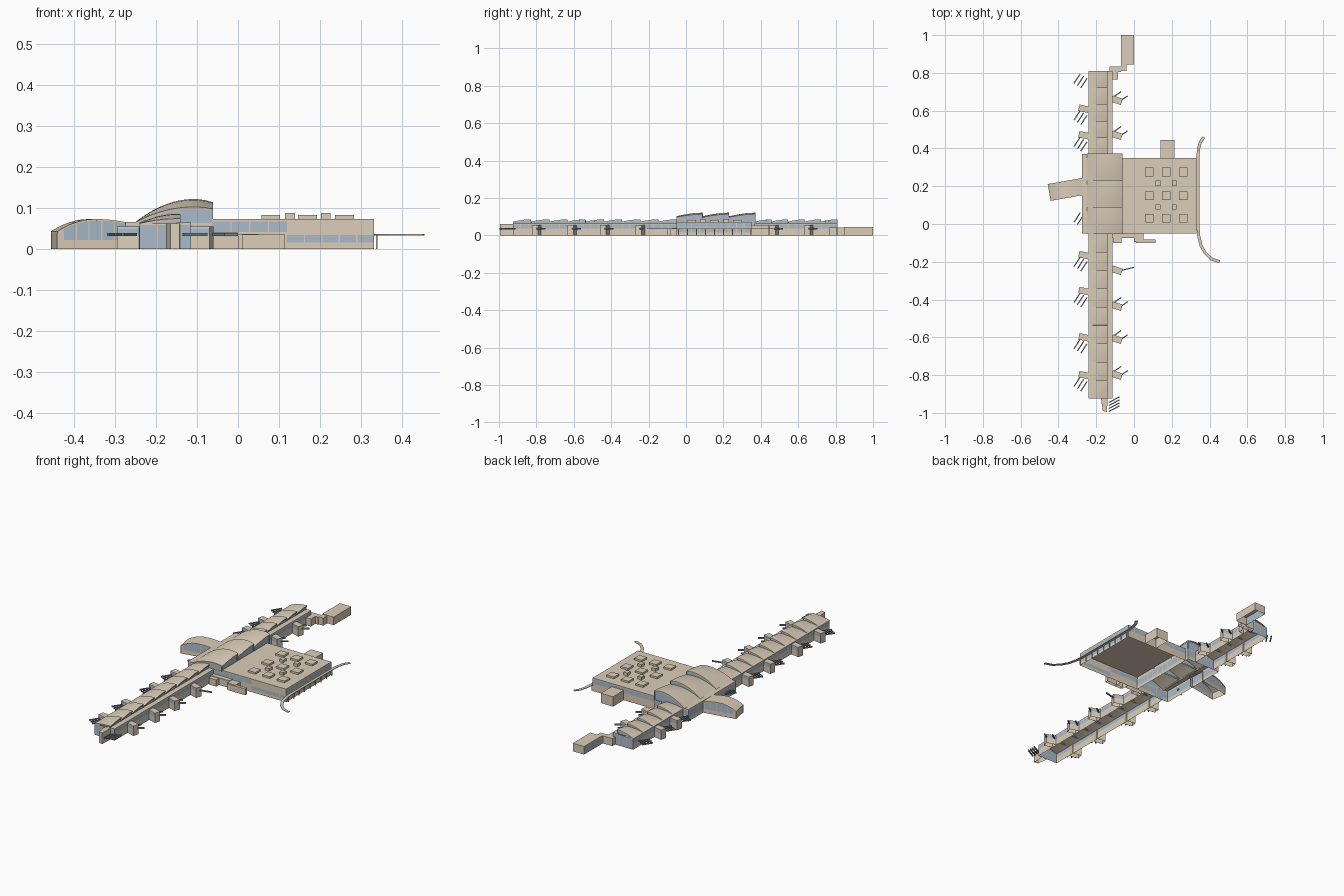
import bpy, bmesh, math
from mathutils import Vector

cube = bpy.data.objects.get("Cube")
if cube:
    bpy.data.objects.remove(cube)


def material(name, rgb):
    m = bpy.data.materials.new(name)
    m.use_nodes = True
    m.diffuse_color = (*rgb, 1)
    m.node_tree.nodes["Principled BSDF"].inputs["Base Color"].default_value = (*rgb, 1)
    return m


STONE = material("beige stone", (0.72, 0.62, 0.49))
GLASS = material("blue grey glass", (0.40, 0.50, 0.60))
STEEL = material("dark blue steel", (0.21, 0.27, 0.33))
MATS = [STONE, GLASS, STEEL]
ALL = range(99)
NONE = ()


def finish(name, bm, thick=0.0):
    me = bpy.data.meshes.new(name)
    bm.to_mesh(me)
    bm.free()
    for m in MATS:
        me.materials.append(m)
    ob = bpy.data.objects.new(name, me)
    bpy.context.collection.objects.link(ob)
    if thick:
        mod = ob.modifiers.new("thickness", "SOLIDIFY")
        mod.thickness = thick
        mod.offset = -1
        crisp = ob.modifiers.new("crisp rims", "EDGE_SPLIT")
        crisp.split_angle = math.radians(35)
    return ob


def face(bm, pts, mat=0):
    f = bm.faces.new([bm.verts.new(p) for p in pts])
    f.material_index = mat
    return f


def rect(x0, x1, y0, y1):
    return [(x0, y0), (x1, y0), (x1, y1), (x0, y1)]


def shell(name, foot, bands, roof=True, pane=0.04, z=0.0):
    """Open-bottomed walls; each band is (top height, edges that are glass)."""
    bm = bmesh.new()
    for top, glazed in bands:
        for i, a in enumerate(foot):
            a, b = Vector(a), Vector(foot[(i + 1) % len(foot)])
            quad = lambda p, q: [(*p, z), (*q, z), (*q, top), (*p, top)]
            face(bm, quad(a, b), 1 if i in glazed else 0)
            n = int((b - a).length / pane)
            if i in glazed and n > 1:
                d = (b - a).normalized()
                out = Vector((d.y, -d.x)) * 0.001
                for k in range(1, n):
                    c = a.lerp(b, k / n) + out
                    face(bm, quad(c - d * 0.0015, c + d * 0.0015))
        z = top
    if roof:
        face(bm, [(*p, z) for p in foot])
    return finish(name, bm)


def turned(cx, cy, length, width, angle):
    """Footprint of a rectangle rotated about its centre."""
    u = Vector((math.cos(angle), math.sin(angle))) * length / 2
    v = Vector((-math.sin(angle), math.cos(angle))) * width / 2
    c = Vector((cx, cy))
    return [tuple(c + p) for p in (-u - v, u - v, u + v, v - u)]


def bar(bm, foot, z0, z1, mat):
    low, high = [(*p, z0) for p in foot], [(*p, z1) for p in foot]
    face(bm, low[::-1], mat)
    face(bm, high, mat)
    for i in range(4):
        j = (i + 1) % 4
        face(bm, [low[i], low[j], high[j], high[i]], mat)


def vaults(name, profile, y0, y1, count, drop, base):
    """Row of roof vaults, each rising towards the back over a glass infill."""
    roof, infill = bmesh.new(), bmesh.new()
    step = (y1 - y0) / count
    x0, x1 = profile[0][0], profile[-1][0]
    for k in range(count):
        ya, yb = y0 + k * step, y0 + (k + 1) * step
        lower = lambda z: base + (z - base) * (1 - drop)
        rows = []
        for t in (0, 0.33, 0.67, 1):
            mix = math.sin(t * math.pi / 2)
            rows.append([(x, ya + t * step, lower(z) + (z - lower(z)) * mix)
                         for x, z in profile])
        grid = [[roof.verts.new(p) for p in r] for r in rows]
        for a, b in zip(grid, grid[1:]):
            for i in range(len(profile) - 1):
                f = roof.faces.new((a[i], a[i + 1], b[i + 1], b[i]))
                f.smooth = True
        inset = 0.004
        for row, y in ((rows[0], ya + inset), (rows[-1], yb - inset)):
            face(infill, [(x, y, z - inset) for x, _, z in row[1:]]
                 + [(x1, y, base), (x0, y, base)], 1)
        xs = x1 - inset
        face(infill, [(xs, yb, base), (xs, ya, base)]
             + [(xs, r[-1][1], r[-1][2] - inset) for r in rows], 1)
    finish(name + "_roof", roof, 0.006)
    finish(name + "_clerestory", infill)


def arc(x0, z0, xm, zm, x1, z1, n=10):
    """Curved profile rising to a crest, then easing down."""
    pts = []
    for i in range(n + 1):
        x = x0 + (x1 - x0) * i / n
        s = (x - xm) / ((x0 if x < xm else x1) - xm or 1)
        pts.append((x, zm + ((z0 if x < xm else z1) - zm) * s * s))
    return pts


# Long gate piers
EAVE = 0.062
for side, y0, y1, n in (("front", -0.925, -0.05, 9), ("back", 0.37, 0.81, 5)):
    shell(side + "_pier_walls", rect(-0.24, -0.115, y0, y1),
          [(0.036, (0, 2)), (0.058, ALL), (EAVE, NONE)], roof=False)
    shell(side + "_pier_edge_roof", rect(-0.15, -0.115, y0, y1), [(EAVE + 0.003, NONE)], z=EAVE)
    vaults(side + "_pier", arc(-0.242, EAVE, -0.145, 0.086, -0.14, 0.086), y0, y1, n, 0.5, EAVE)

# Central hall
shell("hall_walls", rect(-0.275, -0.063, -0.05, 0.37),
      [(0.02, NONE), (0.057, ALL), (0.064, NONE)], roof=False)
shell("hall_edge_roof", rect(-0.275, -0.24, -0.05, 0.37), [(0.066, NONE)], z=0.064)
vaults("hall", arc(-0.25, 0.066, -0.108, 0.122, -0.061, 0.114), -0.052, 0.372, 3, 0.33, 0.064)

# Main terminal block, split along its front for differing windows
block = [(-0.063, -0.05), (0.12, -0.05), (0.332, -0.05), (0.332, 0.35), (-0.063, 0.35)]
shell("terminal_block", block,
      [(0.016, NONE), (0.034, (1, 2)), (0.042, NONE), (0.067, (0, 2, 3)), (0.073, NONE)])

# Rooftop plant units
for i, x in enumerate((0.08, 0.17, 0.26)):
    for y in (0.03, 0.15, 0.275):
        shell("roof_unit", rect(x - 0.023, x + 0.023, y - 0.023, y + 0.023), [(0.083, NONE)], z=0.073)
for x in (0.127, 0.214):
    for y in (0.09, 0.215):
        shell("small_roof_unit", rect(x - 0.012, x + 0.012, y - 0.014, y + 0.014),
              [(0.088, NONE)], z=0.073)

# Annexes
solid = lambda h: [(h, NONE)]
shell("back_annex", rect(0.14, 0.215, 0.35, 0.445), solid(0.055))
shell("front_annex", rect(-0.115, 0.0, -0.075, -0.05), [(0.03, NONE), (0.036, ALL), (0.04, NONE)])
shell("front_annex_step", rect(-0.11, -0.065, -0.1, -0.075), solid(0.037))
shell("front_annex_link", rect(0.0, 0.05, -0.095, -0.05), solid(0.037))
shell("front_annex_arm", rect(0.01, 0.115, -0.1, -0.083), solid(0.035))
shell("remote_gate", rect(-0.07, 0.0, 0.845, 1.0), [(0.04, (3,)), (0.045, NONE)], pane=0.05)
shell("remote_gate_link", rect(-0.07, -0.04, 0.81, 0.845), solid(0.042))
shell("remote_gate_corridor", rect(-0.13, -0.07, 0.805, 0.835), solid(0.042))
shell("remote_gate_corner", rect(-0.115, -0.085, 0.765, 0.805), solid(0.042))
shell("pier_end_tower", [(-0.165, -0.99), (-0.143, -0.995), (-0.14, -0.925), (-0.175, -0.925)],
      solid(0.062))

# West wing with a curved roof, turned in plan
ax, wing_angle = Vector((-0.262, 0.2)), math.radians(190)
u = Vector((math.cos(wing_angle), math.sin(wing_angle)))
v = Vector((-u.y, u.x)) * 0.045
LENGTH = 0.19
wing, roof = bmesh.new(), bmesh.new()
N = 12
rise = lambda t: 0.073 - (0.03 * ((t - 0.5) / 0.5) ** 2 if t > 0.5 else 0.012 * ((0.5 - t) / 0.5) ** 2)
for k in range(N):
    t0, t1 = k / N, (k + 1) / N
    a, b = ax + u * LENGTH * t0, ax + u * LENGTH * t1
    f = face(roof, [(*(a + v), rise(t0)), (*(b + v), rise(t1)),
                    (*(b - v), rise(t1)), (*(a - v), rise(t0))])
    f.smooth = True
    for s in (-1, 1):
        p, q = a + v * s * 0.96, b + v * s * 0.96
        end = k == N - 1
        face(wing, [(*p, 0), (*q, 0), (*q, 0.022), (*p, 0.022)])
        face(wing, [(*p, 0.022), (*q, 0.022), (*q, rise(t1) - 0.004), (*p, rise(t0) - 0.004)],
             0 if end else 1)
        if k % 2:
            c, o = a + v * s * 0.98, u * 0.0015
            face(wing, [(*(c - o), 0.022), (*(c + o), 0.022),
                        (*(c + o), rise(t0) - 0.004), (*(c - o), rise(t0) - 0.004)])
tip = ax + u * (LENGTH - 0.001)
face(wing, [(*(tip + v), 0), (*(tip - v), 0), (*(tip - v), rise(1)), (*(tip + v), rise(1))])
bmesh.ops.remove_doubles(roof, verts=roof.verts, dist=0.0001)
bmesh.ops.recalc_face_normals(roof, faces=roof.faces)
if sum(f.normal.z for f in roof.faces) < 0:
    bmesh.ops.reverse_faces(roof, faces=roof.faces)
finish("wing_walls", wing)
finish("wing_roof", roof, 0.004)

# Gate houses with their slanted boarding bridges
bridges = bmesh.new()


def gate(side, y, house=True, bars=3):
    x = -0.178 + side * 0.085
    tilt = math.radians(-12 if side < 0 else -18)
    if house:
        shell("gate_house", turned(x + side * 0.002, y, 0.055, 0.034, tilt),
              [(0.034, NONE), (0.05, (0, 2)), (0.055, NONE)], pane=0.03)
    for k in range(bars):
        if side < 0:
            c, ang, ln = (x - 0.038 + k * 0.018, y - 0.035 - k * 0.012), 57, 0.06
        else:
            c, ang, ln = (x + 0.04 - k * 0.035, y + 0.01 + k * 0.022), 35, 0.048
        bar(bridges, turned(*c, ln, 0.006, math.radians(ang)), 0.032, 0.039, 2)


for y in (0.61, 0.47, -0.165, -0.355, -0.6, -0.8):
    gate(-1, y)
for y in (0.655, 0.47, -0.435, -0.61, -0.8):
    gate(1, y, bars=2)
gate(1, -0.245, bars=0)
bar(bridges, turned(-0.035, -0.238, 0.07, 0.006, math.radians(14)), 0.032, 0.039, 2)
gate(-1, 0.805, house=False)
gate(-1, 0.07, house=False, bars=2)
for k in range(4):
    bar(bridges, turned(-0.105, -0.93 - k * 0.016, 0.065, 0.006, math.radians(28)), 0.032, 0.039, 2)
finish("boarding_bridges", bridges)

# Raised drop-off road with posts
path = [(0.37, 0.46), (0.352, 0.435), (0.342, 0.4), (0.338, 0.35), (0.338, 0.0), (0.342, -0.06),
        (0.355, -0.115), (0.378, -0.155), (0.41, -0.185), (0.453, -0.2)]
pts = [Vector(p) for p in path]
road = bmesh.new()
edges = []
for i, p in enumerate(pts):
    d = (pts[min(i + 1, len(pts) - 1)] - pts[max(i - 1, 0)]).normalized()
    w = Vector((d.y, -d.x)) * 0.008
    edges.append([road.verts.new((*(p + s * w), 0.036)) for s in (1, -1)])
for a, b in zip(edges, edges[1:]):
    road.faces.new((a[0], b[0], b[1], a[1]))
bmesh.ops.recalc_face_normals(road, faces=road.faces)
finish("drop_off_road", road, 0.003)
posts = bmesh.new()
for k in range(9):
    bar(posts, turned(0.339, -0.04 + k * 0.048, 0.004, 0.004, 0), 0, 0.034, 0)
finish("road_posts", posts)
